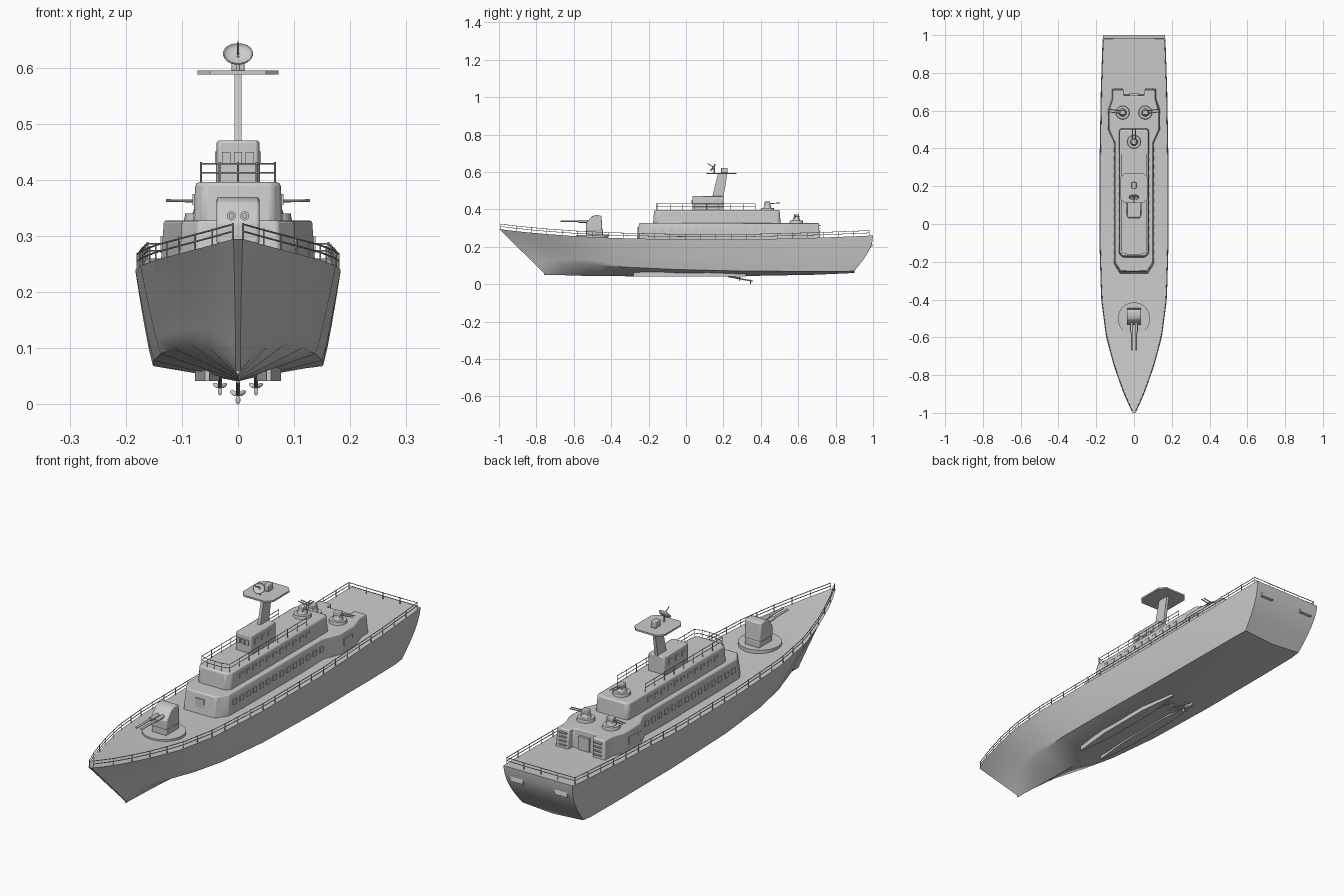
import bpy, bmesh, math
from mathutils import Vector

if "Cube" in bpy.data.objects:
    bpy.data.objects.remove(bpy.data.objects["Cube"], do_unlink=True)

grey = bpy.data.materials.new("naval grey")
grey.use_nodes = True
grey.diffuse_color = (0.6, 0.6, 0.6, 1)
grey.node_tree.nodes["Principled BSDF"].inputs["Base Color"].default_value = (0.6, 0.6, 0.6, 1)


def finish(name, bm, bevel=0, angle=35):
    bmesh.ops.recalc_face_normals(bm, faces=bm.faces)
    mesh = bpy.data.meshes.new(name)
    bm.to_mesh(mesh)
    bm.free()
    ob = bpy.data.objects.new(name, mesh)
    bpy.context.collection.objects.link(ob)
    mesh.materials.append(grey)
    if bevel:
        mod = ob.modifiers.new("Bevel", "BEVEL")
        mod.width, mod.segments = bevel, 2
    bpy.ops.object.select_all(action="DESELECT")
    ob.select_set(True)
    bpy.context.view_layer.objects.active = ob
    bpy.ops.object.shade_smooth_by_angle(angle=math.radians(angle))
    return ob


def prism(name, half, z0, z1, flare=1.0, bevel=0):
    """Extrude a mirrored half outline; the base is wider by flare."""
    outline = half + [(-x, y) for x, y in reversed(half)]
    mid = sum(y for x, y in outline) / len(outline)
    bm = bmesh.new()
    low = [bm.verts.new((x * flare, mid + (y - mid) * (1 + (flare - 1) * .4), z0)) for x, y in outline]
    top = [bm.verts.new((x, y, z1)) for x, y in outline]
    bm.faces.new(low)
    bm.faces.new(top)
    for i in range(len(low)):
        j = (i + 1) % len(low)
        bm.faces.new((low[i], low[j], top[j], top[i]))
    return finish(name, bm, bevel)


def box(name, centre, size, bevel=0, turn=(0, 0, 0)):
    bm = bmesh.new()
    bmesh.ops.create_cube(bm, size=1)
    bmesh.ops.scale(bm, vec=size, verts=bm.verts)
    ob = finish(name, bm, bevel)
    ob.location, ob.rotation_euler = centre, turn
    return ob


def rod(name, a, b, r, r2=None, sides=16):
    a, b = Vector(a), Vector(b)
    bm = bmesh.new()
    bmesh.ops.create_cone(bm, cap_ends=True, segments=sides, radius1=r,
                          radius2=r if r2 is None else r2, depth=(b - a).length)
    ob = finish(name, bm)
    ob.location = (a + b) / 2
    ob.rotation_euler = (b - a).to_track_quat("Z", "Y").to_euler()
    return ob


def side_profile(name, pts, half_width, bevel=0):
    """Extrude a (y, z) outline across x."""
    bm = bmesh.new()
    face = bm.faces.new([bm.verts.new((-half_width, y, z)) for y, z in pts])
    new = bmesh.ops.extrude_face_region(bm, geom=[face])["geom"]
    bmesh.ops.translate(bm, vec=(2 * half_width, 0, 0),
                        verts=[v for v in new if isinstance(v, bmesh.types.BMVert)])
    return finish(name, bm, bevel)


def railing(name, path, height, radius):
    """Two rails and a post at every path point."""
    curve = bpy.data.curves.new(name, "CURVE")
    curve.dimensions = "3D"
    curve.bevel_depth, curve.bevel_resolution = radius, 1
    lines = [[Vector(p) + Vector((0, 0, height * k)) for p in path] for k in (.5, .92)]
    lines += [[Vector(p), Vector(p) + Vector((0, 0, height))] for p in path]
    for line in lines:
        spline = curve.splines.new("POLY")
        spline.points.add(len(line) - 1)
        for point, co in zip(spline.points, line):
            point.co = (*co, 1)
    curve.materials.append(grey)
    bpy.context.collection.objects.link(bpy.data.objects.new(name, curve))


# Hull stations: deck y, half beam, deck z, chine y, chine half width, chine z, keel z
stations = [(-1, .008, .295, -.76, .004, .06, .05), (-.95, .032, .288, -.72, .024, .083, .05),
            (-.88, .062, .28, -.66, .05, .1, .048), (-.75, .107, .268, -.57, .085, .107, .045),
            (-.6, .148, .257, -.46, .115, .1, .043), (-.4, .174, .247, -.3, .138, .09, .042),
            (-.1, .183, .24, -.05, .15, .078, .041), (.3, .183, .238, .3, .152, .07, .043),
            (.7, .176, .248, .68, .15, .068, .05), (.94, .168, .257, .85, .148, .068, .057),
            (1, .164, .26, .9, .144, .07, .06)]


def sheer(y):
    for a, b in zip(stations, stations[1:]):
        if y <= b[0]:
            t = (y - a[0]) / (b[0] - a[0])
            return a[1] + t * (b[1] - a[1]), a[2] + t * (b[2] - a[2])
    return stations[-1][1:3]


# Hull
bm = bmesh.new()
rings = []
steps = 6
for yd, b, zd, yc, xc, zc, zk in stations:
    power = 1.5 if yd < -.7 else 1.2 if yd < -.5 else .85
    half = []
    for i in range(steps, -1, -1):
        f = i / steps
        rise = math.sin(f * math.pi / 2) if yd > .9 else f
        half.append((xc + (b - xc) * f ** power, yc + (yd - yc) * rise, zc + (zd - zc) * f))
    points = half + [(0, yc, zk)] + [(-x, y, z) for x, y, z in reversed(half)]
    rings.append([bm.verts.new(p) for p in points])
for a, b in zip(rings, rings[1:]):
    for i in range(len(a)):
        j = (i + 1) % len(a)
        bm.faces.new((a[i], b[i], b[j], a[j]))
for ring in (rings[0], rings[-1]):
    for i in range(steps):
        bm.faces.new((ring[i], ring[i + 1], ring[-2 - i], ring[-1 - i]))
    bm.faces.new(ring[steps:steps + 3])
finish("hull", bm, angle=40)

# Deck railing around the whole edge
ys = [-.99 + 1.97 * i / 24 for i in range(25)]
edge = [(sheer(y)[0] - .004, y, sheer(y)[1]) for y in ys]
stern = [(x, .98, .258) for x in (.08, 0, -.08)]
railing("deck_railing", edge + stern + [(-x, y, z) for x, y, z in reversed(edge)], .03, .0016)

# Stern plates
for s in (-1, 1):
    box("stern_plate", (s * .105, .989, .215), (.06, .012, .03), turn=(.2, 0, 0))

# Superstructure tiers
prism("lower_deckhouse", [(.07, -.25), (.1, -.2), (.1, .43), (.132, .5), (.132, .6), (.112, .66),
                          (.112, .71), (.055, .71), (.055, .68)], .22, .328, 1.06, .005)
prism("upper_deckhouse", [(.06, -.17), (.076, -.15), (.076, .49), (.066, .5)], .32, .396, 1.05, .007)
prism("bridge", [(.034, .035), (.038, .045), (.038, .2)], .39, .47, 1.04, .004)
box("front_door", (0, -.253, .275), (.04, .012, .06))
box("rear_door", (0, .685, .275), (.05, .012, .06))

# Windows and ladders along both sides
for s in (-1, 1):
    for i in range(14):
        box("lower_window", (s * .1025, -.17 + i * .045, .288), (.008, .022, .022))
    for i in range(11):
        box("upper_window", (s * .0772, -.09 + i * .045, .365), (.007, .022, .02))
    for i in range(3):
        box("bridge_window", (s * .0382, .07 + i * .045, .44), (.006, .025, .022))
    box("aft_side_hatch", (s * .1345, .55, .285), (.008, .06, .03))
    for i in range(5):
        box("ladder_rung", (s * .083, .714, .245 + i * .017), (.034, .012, .004))
for i in range(3):
    box("bridge_front_window", ((i - 1) * .021, .034, .44), (.015, .008, .02))

# Upper deck railing
side = [(.066, -.15 + i * .065, .394) for i in range(9)]
front = [(.033, -.16, .394), (0, -.16, .394), (-.033, -.16, .394)]
railing("upper_railing", side[::-1] + front + [(-x, y, z) for x, y, z in side], .038, .0014)

# Raked mast, radar platform, dish and equipment box
side_profile("mast", [(.14, .465), (.2, .465), (.222, .595), (.172, .595)], .0065)
prism("mast_platform", [(.05, .11), (.072, .135), (.072, .245), (.05, .27)], .588, .595)
box("platform_box", (0, .205, .608), (.024, .035, .028), .003)
rod("dish_post", (0, .15, .593), (0, .15, .62), .004)
rod("dish_arm", (0, .15, .624), (0, .115, .645), .0022)
bm = bmesh.new()
bmesh.ops.create_uvsphere(bm, u_segments=24, v_segments=12, radius=.027)
bmesh.ops.delete(bm, geom=[v for v in bm.verts if v.co.z > .001], context="VERTS")
bmesh.ops.scale(bm, vec=(1, .85, .35), verts=bm.verts)
dish = finish("radar_dish", bm)
dish.location, dish.rotation_euler = (0, .142, .625), (math.radians(55), 0, 0)
dish.modifiers.new("Shell", "SOLIDIFY").thickness = .002

# Main gun
rod("gun_ring", (0, -.5, .235), (0, -.5, .263), .085, sides=40)
box("gun_pedestal", (0, -.49, .275), (.07, .09, .03), .004)
side_profile("gun_house", [(-.535, .285), (-.535, .325), (-.505, .362), (-.48, .37),
                           (-.452, .365), (-.447, .285)], .038, .005)
for x in (-.012, .012):
    rod("gun_sleeve", (x, -.525, .336), (x, -.575, .336), .008)
    rod("gun_barrel", (x, -.56, .336), (x, -.67, .336), .0045)


# Small deck guns
def small_gun(x, y, z, aim):
    aim = Vector(aim).normalized()
    top = Vector((x, y, z + .034))
    across = aim.cross(Vector((0, 0, 1))).normalized()
    rod("small_gun_base", (x, y, z - .004), (x, y, z + .012), .037, .034, 24)
    rod("small_gun_pedestal", (x, y, z + .01), (x, y, z + .03), .022, .015)
    box("small_gun_body", top, (.03, .024, .022), .003, (0, 0, math.atan2(aim.y, aim.x)))
    for k in (-.007, .007):
        start = top + across * k
        rod("small_gun_barrel", start, start + aim * .068, .0024, sides=8)


for s in (-1, 1):
    small_gun(s * .06, .59, .328, (s, .15, .02))
small_gun(0, .435, .396, (0, 1, .06))

# Keel fairings
for s in (-1, 1):
    fairing = prism("keel_fairing", [(.004, -.28), (.022, -.1), (.022, .15), (.004, .32)], .042, .075)
    fairing.location.x = s * .055


# Propellers with shafts
def propeller(x, y, z, r):
    rod("propeller_shaft", (x, y - .12, z + .025), (x, y + .012, z), .0035, sides=10)
    for i in range(3):
        a = math.pi / 2 * 3 + i * math.tau / 3
        bm = bmesh.new()
        bmesh.ops.create_uvsphere(bm, u_segments=12, v_segments=8, radius=.5)
        bmesh.ops.scale(bm, vec=(r, r * .25, r * .6), verts=bm.verts)
        blade = finish("propeller_blade", bm)
        blade.location = (x + math.cos(a) * r / 2, y, z + math.sin(a) * r / 2)
        blade.rotation_euler = (.5, -a, 0)


propeller(0, .345, .016, .016)
for s in (-1, 1):
    propeller(s * .032, .285, .03, .014)
